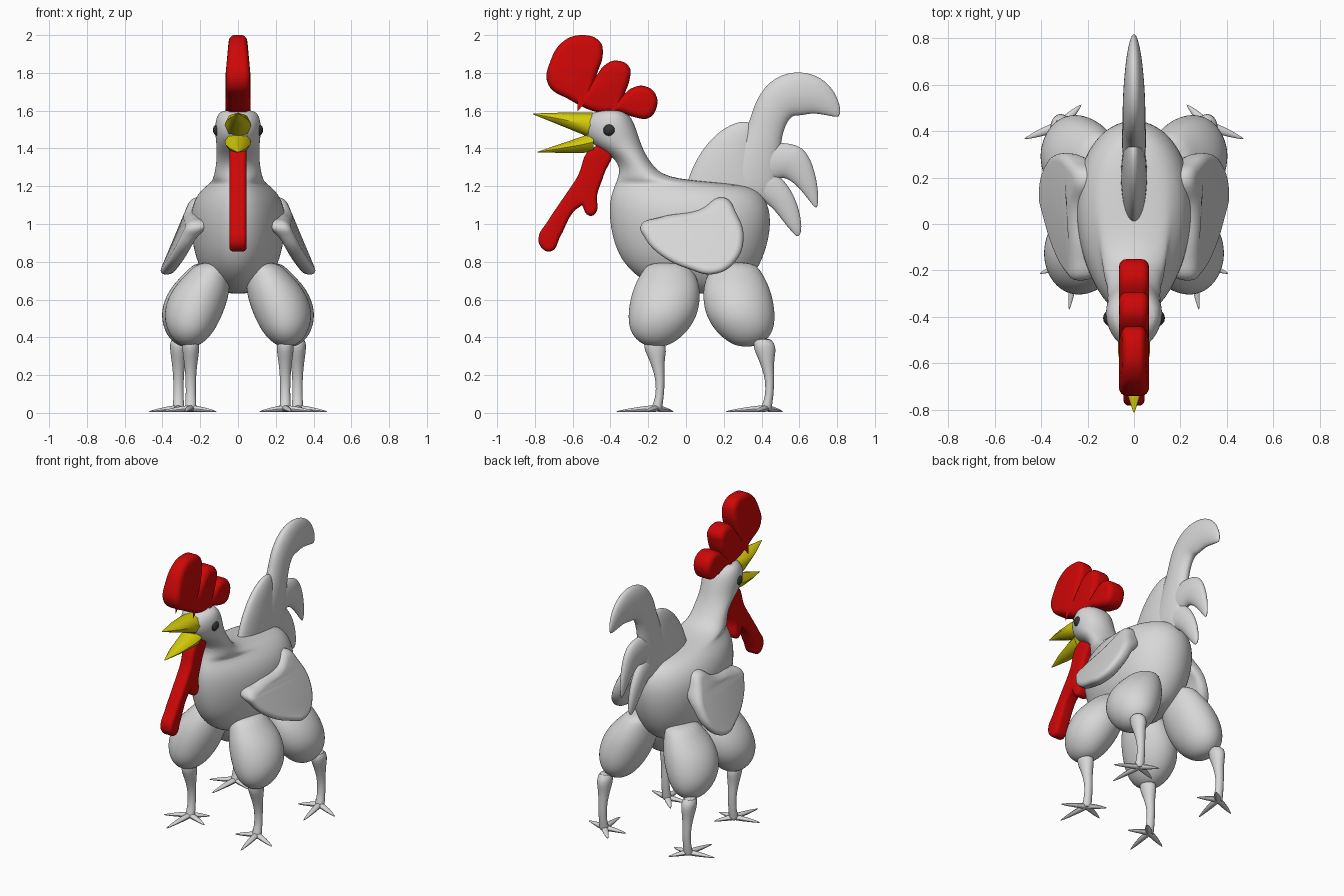
import bpy, bmesh, math
from mathutils import Vector

if "Cube" in bpy.data.objects:
    bpy.data.objects.remove(bpy.data.objects["Cube"])


def material(name, rgb):
    m = bpy.data.materials.new(name)
    m.use_nodes = True
    m.diffuse_color = (*rgb, 1)
    m.node_tree.nodes["Principled BSDF"].inputs["Base Color"].default_value = (*rgb, 1)
    return m


GREY = material("feather_grey", (0.68, 0.68, 0.68))
RED = material("comb_red", (0.62, 0.002, 0.002))
YELLOW = material("beak_yellow", (0.66, 0.59, 0.003))
DARK = material("eye_dark", (0.035, 0.035, 0.035))


def finish(name, bm, mat, subdiv=0):
    bmesh.ops.recalc_face_normals(bm, faces=bm.faces[:])
    me = bpy.data.meshes.new(name)
    bm.to_mesh(me)
    bm.free()
    me.materials.append(mat)
    ob = bpy.data.objects.new(name, me)
    bpy.context.collection.objects.link(ob)
    if subdiv:
        mod = ob.modifiers.new("Smooth", 'SUBSURF')
        mod.levels = mod.render_levels = subdiv
    bpy.ops.object.select_all(action='DESELECT')
    ob.select_set(True)
    bpy.context.view_layer.objects.active = ob
    bpy.ops.object.shade_smooth_by_angle(angle=math.radians(50))


def loft(name, rings, mat, sides=16, subdiv=1, egg=0):
    """Skin closed rings: centre, half axis u, half axis v. Egg widens u toward +v."""
    bm = bmesh.new()
    loops = []
    angles = [math.tau * i / sides for i in range(sides)]
    for c, u, v in rings:
        loops.append([bm.verts.new(c + u * math.cos(a) * (1 + egg * math.sin(a)) + v * math.sin(a))
                      for a in angles])
    for a, b in zip(loops, loops[1:]):
        for i in range(sides):
            j = (i + 1) % sides
            bm.faces.new((a[i], a[j], b[j], b[i]))
    bm.faces.new(loops[0])
    bm.faces.new(loops[-1])
    finish(name, bm, mat, subdiv)


def stack(name, rows, mat, side=1, **kw):
    """Level rings: z, centre x, centre y, half width, half depth."""
    loft(name, [(Vector((side * x, y, z)), Vector((rx, 0, 0)), Vector((0, ry, 0)))
                for z, x, y, rx, ry in rows], mat, **kw)


def plume(name, rows):
    """Flat feather along a path in the middle plane: y, z, half width, half thickness."""
    pts = [Vector((0, r[0], r[1])) for r in rows]
    rings = []
    for i, (p, r) in enumerate(zip(pts, rows)):
        t = (pts[min(i + 1, len(pts) - 1)] - pts[max(i - 1, 0)]).normalized()
        rings.append((p, Vector((0, -t.z, t.y)) * r[2], Vector((r[3], 0, 0))))
    loft(name, rings, GREY, subdiv=2)


def slab(name, outline, half, round_, mat, place, sharp=()):
    """Rounded slab from a smooth side outline of (y, z) points; sharp lists its corners."""
    cu = bpy.data.curves.new(name, 'CURVE')
    cu.dimensions, cu.fill_mode = '2D', 'BOTH'
    cu.extrude, cu.bevel_depth, cu.offset = half - round_, round_, -round_
    cu.bevel_resolution, cu.resolution_u = 3, 6
    sp = cu.splines.new('BEZIER')
    sp.bezier_points.add(len(outline) - 1)
    for i, (bp, (y, z)) in enumerate(zip(sp.bezier_points, outline)):
        bp.co = (y, z, 0)
        bp.handle_left_type = bp.handle_right_type = 'VECTOR' if i in sharp else 'AUTO'
    sp.use_cyclic_u = True
    tmp = bpy.data.objects.new(name + "_curve", cu)
    bpy.context.collection.objects.link(tmp)
    bpy.context.view_layer.update()
    me = tmp.evaluated_get(bpy.context.evaluated_depsgraph_get()).to_mesh()
    bm = bmesh.new()
    bm.from_mesh(me)
    bpy.data.objects.remove(tmp)
    bmesh.ops.remove_doubles(bm, verts=bm.verts[:], dist=0.0005)
    for v in bm.verts:
        y, z, x = v.co
        v.co = (place(x, y, z), y, z)
    finish(name, bm, mat)


# Body, neck and head in one skin: z, back end, front end, half width
trunk = [(.63, .2, -.02, .06), (.66, .3, -.16, .13), (.74, .37, -.29, .19), (.84, .42, -.365, .23),
         (.96, .45, -.4, .25), (1.06, .45, -.41, .25), (1.13, .425, -.405, .23),
         (1.18, .385, -.39, .195), (1.215, .29, -.375, .15), (1.235, -.09, -.365, .132),
         (1.3, -.17, -.345, .117), (1.37, -.215, -.4, .112), (1.43, -.24, -.515, .115),
         (1.5, -.262, -.548, .123), (1.56, -.285, -.53, .117), (1.598, -.325, -.48, .095),
         (1.603, -.37, -.44, .045)]
loft("body", [(Vector((0, (a + b) / 2, z)), Vector((w, 0, 0)), Vector((0, (a - b) / 2, 0)))
              for z, a, b, w in trunk], GREY, sides=24, subdiv=2, egg=.13)

# Tail feathers
plume("tail_fan", [(.2, 1.02, .24, .05), (.2, 1.17, .215, .06), (.225, 1.31, .18, .055),
                   (.27, 1.43, .125, .045), (.32, 1.5, .07, .03), (.345, 1.53, .02, .01)])
plume("tail_plume", [(.3, 1.1, .17, .05), (.37, 1.33, .13, .055), (.42, 1.5, .09, .05),
                     (.455, 1.61, .105, .05), (.52, 1.68, .12, .05), (.61, 1.695, .125, .045),
                     (.71, 1.675, .098, .035), (.78, 1.61, .05, .02), (.81, 1.57, .01, .006)])
plume("tail_upper_feather", [(.36, 1.32, .11, .04), (.49, 1.335, .1, .045), (.575, 1.335, .105, .04),
                             (.635, 1.24, .06, .03), (.675, 1.14, .03, .015), (.69, 1.085, .006, .005)])
plume("tail_lower_feather", [(.34, 1.23, .1, .04), (.45, 1.2, .085, .04), (.525, 1.11, .066, .035),
                             (.565, 1.02, .047, .025), (.59, .96, .025, .015), (.592, .935, .008, .005)])

# Comb, thinner toward the top, and wattle
slab("comb", [(-.73, 1.74), (-.715, 1.87), (-.645, 1.97), (-.55, 2), (-.46, 1.97), (-.44, 1.91),
              (-.475, 1.785), (-.425, 1.845), (-.365, 1.865), (-.3, 1.83), (-.3, 1.76), (-.325, 1.69),
              (-.285, 1.72), (-.22, 1.73), (-.16, 1.685), (-.16, 1.605), (-.2, 1.56), (-.27, 1.565),
              (-.35, 1.59), (-.46, 1.59), (-.62, 1.66)], .065, .035, RED,
     lambda x, y, z: x * (1 - 1.4 * max(0, z - 1.8)), (6, 11))
slab("wattle", [(-.4, 1.4), (-.5, 1.4), (-.575, 1.25), (-.655, 1.13), (-.735, 1.01), (-.78, .93),
                (-.765, .875), (-.715, .855), (-.665, .935), (-.595, 1.065), (-.55, 1.1),
                (-.515, 1.045), (-.48, 1.055), (-.47, 1.155), (-.435, 1.26)], .045, .022, RED,
     lambda x, y, z: x, (10,))

# Faceted open beak: y, bottom, top, half width
for name, rows in (
        ("upper_beak", [(-.49, 1.445, 1.59, .07), (-.55, 1.475, 1.59, .069), (-.68, 1.528, 1.589, .046),
                        (-.81, 1.58, 1.585, .003)]),
        ("lower_beak", [(-.49, 1.378, 1.49, .07), (-.55, 1.377, 1.463, .066), (-.67, 1.377, 1.422, .042),
                        (-.785, 1.378, 1.383, .003)])):
    loft(name, [(Vector((0, y, (a + b) / 2)), Vector((w, 0, 0)), Vector((0, 0, (b - a) / 2)))
                for y, a, b, w in rows], YELLOW, sides=8, subdiv=0)

wing = [(-.24, .99), (-.14, 1.035), (.07, 1.075), (.2, 1.14), (.27, 1.05), (.305, .93),
        (.26, .8), (.15, .735), (.02, .76), (-.14, .84), (-.22, .93)]
# Thigh rows relative to the leg: z, x, y, half width, half depth
thigh = [(.8, -.12, .05, .08, .1), (.75, -.1, .05, .11, .14), (.68, -.065, .045, .147, .175),
         (.6, -.035, .035, .165, .19), (.51, -.01, .02, .157, .187), (.43, 0, 0, .125, .155),
         (.375, .005, -.01, .08, .1), (.35, .005, -.01, .03, .04)]
shin = [(.4, 0, -.02, .045, .05), (.345, 0, -.008, .048, .064), (.3, 0, -.002, .042, .048),
        (.24, 0, .008, .033, .033), (.17, 0, .02, .028, .024), (.08, 0, .016, .027, .022),
        (.03, 0, 0, .032, .03), (.008, 0, 0, .03, .03)]
toes = ((.16, -.06), (.03, -.22), (-.14, -.04), (-.09, .09))

for side, word in ((1, "left"), (-1, "right")):
    # Wing leans outwards below, turns in at the front and thickens into the shoulder
    def wing_x(x, y, z):
        depth = x * side
        if depth < 0:
            depth *= 1 + 12 * max(0, z - .92)
        return side * (.225 + (1.1 - z) * .42 - .12 * max(0, .1 - y) + depth)
    slab(word + "_wing", wing, .042, .035, GREY, wing_x)

    # Eye
    bm = bmesh.new()
    bmesh.ops.create_uvsphere(bm, u_segments=20, v_segments=12, radius=.036)
    for v in bm.verts:
        v.co += Vector((side * .097, -.405, 1.498))
    finish(word + "_eye", bm, DARK)

    # Two pairs of legs; the thigh is flipped forward or back by bend
    for pair, lx, ly, tx, ty, bend in (("front", .25, -.155, .25, -.145, 1), ("back", .315, .425, .265, .31, -1)):
        tag = f"{word}_{pair}_"
        stack(tag + "thigh", [(z, tx + x, ty + y * bend, rx, ry) for z, x, y, rx, ry in thigh],
              GREY, side, subdiv=2)
        stack(tag + "shin", [(z, lx + x, ly + y, rx, ry) for z, x, y, rx, ry in shin],
              GREY, side, sides=12)
        for n, (dx, dy) in enumerate(toes):
            d = Vector((side * dx, dy, 0))
            across = Vector((-d.y, d.x, 0)).normalized()
            root = Vector((side * lx, ly, 0))
            loft(f"{tag}toe_{n + 1}", [(root + d * t + Vector((0, 0, z)), across * w, Vector((0, 0, h)))
                                       for t, z, w, h in ((-.1, .025, .024, .022), (.3, .021, .022, .017),
                                                          (.65, .014, .016, .011), (1, .006, .002, .003))],
                 GREY, sides=8)
